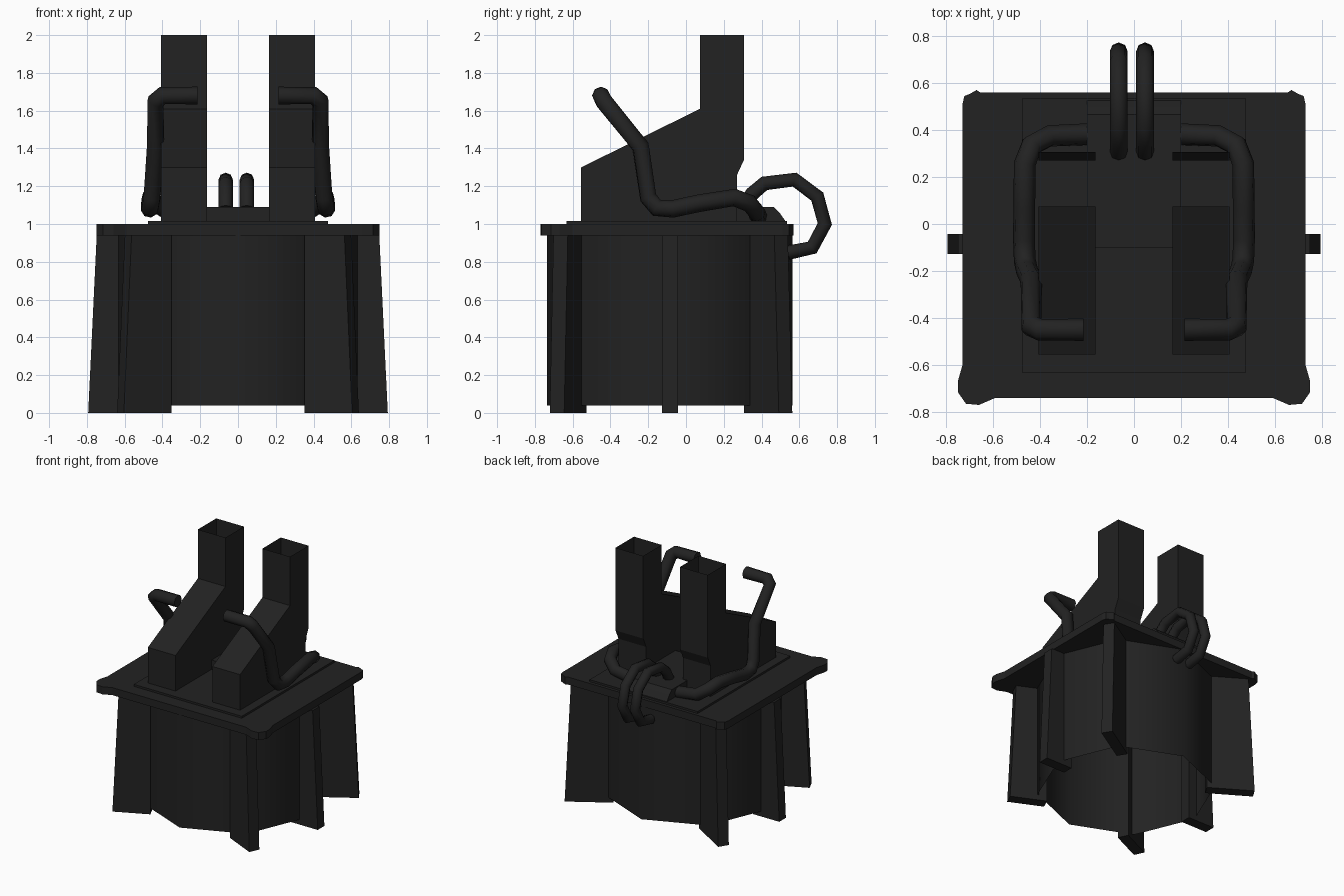
import bpy, bmesh, math
from mathutils import Vector

if "Cube" in bpy.data.objects:
    bpy.data.objects.remove(bpy.data.objects["Cube"])

iron = bpy.data.materials.new("charcoal_iron")
iron.diffuse_color = (0.016, 0.016, 0.016, 1)
iron.use_nodes = True
iron.node_tree.nodes["Principled BSDF"].inputs["Base Color"].default_value = iron.diffuse_color


def finish(name, bm, smooth=None):
    bmesh.ops.recalc_face_normals(bm, faces=bm.faces)
    me = bpy.data.meshes.new(name)
    bm.to_mesh(me)
    bm.free()
    me.materials.append(iron)
    ob = bpy.data.objects.new(name, me)
    bpy.context.collection.objects.link(ob)
    if smooth:
        shade(ob, smooth)
    return ob


def shade(ob, angle):
    bpy.ops.object.select_all(action='DESELECT')
    ob.select_set(True)
    bpy.context.view_layer.objects.active = ob
    bpy.ops.object.shade_smooth_by_angle(angle=math.radians(angle))


def loft(name, low, high, caps=True, skip=(), smooth=None):
    """Join two matching loops of 3D points; skip leaves wall faces open."""
    bm = bmesh.new()
    a = [bm.verts.new(p) for p in low]
    b = [bm.verts.new(p) for p in high]
    n = len(a)
    for i in range(n):
        if i not in skip:
            j = (i + 1) % n
            bm.faces.new((a[i], a[j], b[j], b[i]))
    if caps:
        bm.faces.new(a)
        bm.faces.new(b)
    return finish(name, bm, smooth)


def slab(name, outline, z0, z1, caps=True, smooth=None):
    return loft(name, [(x, y, z0) for x, y in outline],
                [(x, y, z1) for x, y in outline], caps, (), smooth)


def pipe(name, points, radius):
    cu = bpy.data.curves.new(name, 'CURVE')
    cu.dimensions = '3D'
    cu.bevel_depth = radius
    cu.bevel_resolution = 2
    cu.use_fill_caps = True
    sp = cu.splines.new('POLY')
    sp.points.add(len(points) - 1)
    for p, co in zip(sp.points, points):
        p.co = (*co, 1)
    ob = bpy.data.objects.new(name, cu)
    bpy.context.collection.objects.link(ob)
    bpy.ops.object.select_all(action='DESELECT')
    ob.select_set(True)
    bpy.context.view_layer.objects.active = ob
    bpy.ops.object.convert(target='MESH')
    ob = bpy.context.view_layer.objects.active
    ob.data.materials.clear()
    ob.data.materials.append(iron)
    shade(ob, 60)


# Hollow eight-sided drum under the deck
CY = -0.087
drum = [(0.65 * math.cos(k * math.pi / 4), CY + 0.65 * math.sin(k * math.pi / 4)) for k in range(8)]
slab("drum", drum, 0.04, 0.94, caps=False, smooth=60)


# Support fins, wider at the foot
def fin(name, inner, outer, thick=0.084):
    i, o = Vector(inner), Vector(outer)
    d = (o - i).normalized()
    s = Vector((-d.y, d.x)) * thick / 2
    t = o - d * 0.045
    low = [(*p, 0) for p in (i + s, i - s, o - s, o + s)]
    high = [(*p, 0.94) for p in (i + s, i - s, t - s, t + s)]
    loft(name, low, high)


for side, m in (("left", -1), ("right", 1)):
    fin(side + "_front_fin", (m * 0.37, -0.565), (m * 0.622, -0.683))
    fin(side + "_middle_fin", (m * 0.56, -0.085), (m * 0.793, -0.085))
    fin(side + "_rear_fin", (m * 0.40, 0.342), (m * 0.70, 0.527))

# Deck plate with swollen front corners and rounded rear corners
half = [(0.59, -0.74), (0.66, -0.77), (0.715, -0.765), (0.75, -0.715), (0.75, -0.67),
        (0.73, -0.60), (0.73, 0.51), (0.722, 0.545), (0.70, 0.553), (0.67, 0.57), (0.655, 0.56)]
slab("deck_plate", half + [(-x, y) for x, y in reversed(half)], 0.94, 1.0)
slab("base_plate", [(-0.477, -0.633), (0.477, -0.633), (0.477, 0.535), (-0.477, 0.535)], 1.0, 1.016)

# Low block between the chimneys
block = [(-0.1, 1.01), (-0.1, 1.09), (0.465, 1.09), (0.495, 1.06), (0.53, 1.01)]
loft("rear_block", [(-0.2, y, z) for y, z in block], [(0.2, y, z) for y, z in block])

# Hollow chimneys: open at the top and underneath
flue = [(-0.555, 1.01), (-0.555, 1.30), (0.075, 1.61), (0.075, 2.0),
        (0.307, 2.0), (0.307, 1.34), (0.27, 1.26), (0.27, 1.01)]
for side, m in (("left", -1), ("right", 1)):
    loft(side + "_chimney", [(m * 0.163, y, z) for y, z in flue],
         [(m * 0.407, y, z) for y, z in flue], skip=(3, 7))

# Side pipes curling from behind the chimneys to the raised front ends
run = [(0.215, -0.45, 1.68), (0.40, -0.45, 1.68), (0.436, -0.435, 1.65), (0.437, -0.24, 1.41),
       (0.455, -0.20, 1.14), (0.465, -0.155, 1.085), (0.468, -0.07, 1.08), (0.467, 0.07, 1.11),
       (0.465, 0.255, 1.14), (0.435, 0.335, 1.11), (0.36, 0.375, 1.06), (0.20, 0.382, 1.04)]
for side, m in (("left", -1), ("right", 1)):
    pipe(side + "_side_pipe", [(m * x, y, z) for x, y, z in run], 0.047)

# Pair of looped pipes at the back
loop = [(0.305, 1.08), (0.35, 1.16), (0.415, 1.215), (0.575, 1.235), (0.695, 1.145),
        (0.735, 1.0), (0.668, 0.875), (0.54, 0.848)]
for side, x in (("left", -0.065), ("right", 0.047)):
    pipe(side + "_rear_loop", [(x, y, z) for y, z in loop], 0.038)
